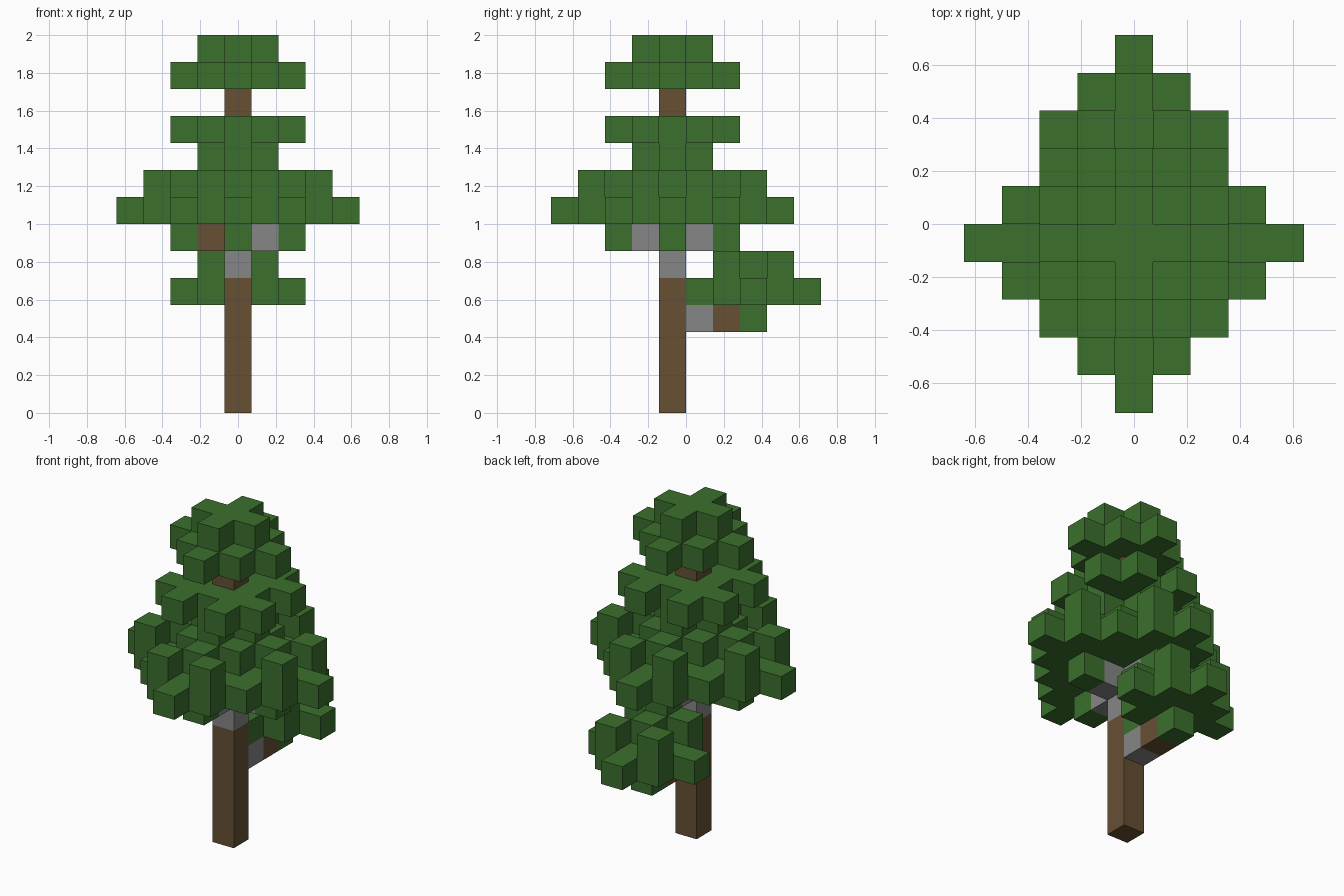
import bpy
import bmesh
from mathutils import Vector

cube = bpy.data.objects.get("Cube")
if cube:
    bpy.data.objects.remove(cube, do_unlink=True)

U = 2 / 14  # edge of one block


def material(name, rgb):
    m = bpy.data.materials.new(name)
    m.use_nodes = True
    m.diffuse_color = (*rgb, 1)
    bsdf = next(n for n in m.node_tree.nodes if n.type == "BSDF_PRINCIPLED")
    bsdf.inputs["Base Color"].default_value = (*rgb, 1)
    bsdf.inputs["Roughness"].default_value = 0.9
    return m


leaf = material("leaf green", (0.044, 0.162, 0.026))
bark = material("bark brown", (0.133, 0.080, 0.034))
stone = material("stone grey", (0.238, 0.238, 0.238))

AXES = [(1, 0), (-1, 0), (0, 1), (0, -1)]
CORNERS = [(1, 1), (1, -1), (-1, 1), (-1, -1)]


def diamond(layer, radius, cx=0, cy=0):
    span = range(-radius, radius + 1)
    return {(cx + x, cy + y, layer) for x in span for y in span
            if abs(x) + abs(y) <= radius}


def diagonal_cross(layer, cx=0, cy=0):
    return {(cx + x, cy + y, layer) for x, y in CORNERS + [(0, 0)]}


def column(start, stop):
    return {(0, 0, k) for k in range(start, stop)}


# Crown tiers, from the top down
top_tier = diamond(13, 1) | diamond(12, 2)
middle_tier = diamond(9, 1)
for x, y in CORNERS:
    middle_tier |= diamond(10, 1, x, y)

lower_tier = diamond(7, 4)
for x, y in AXES:
    lower_tier |= diagonal_cross(8, 2 * x, 2 * y) | {(2 * x, 2 * y, 6)}

# Leaf cluster on the low rear branch
rear_cluster = diamond(4, 2, 0, 3) | diagonal_cross(5, 0, 3) | {(0, 3, 3)}

# Later parts replace earlier ones where they share a block
parts = [
    ("top_foliage", leaf, top_tier),
    ("middle_foliage", leaf, middle_tier),
    ("lower_foliage", leaf, lower_tier),
    ("rear_branch_foliage", leaf, rear_cluster),
    ("trunk", bark, column(0, 5) | column(6, 12)),
    ("trunk_collar", stone, column(5, 6)),
    ("rear_branch_base", stone, {(0, 1, 3)}),
    ("rear_branch_end", bark, {(0, 2, 3)}),
    ("brown_side_branch", bark, {(-1, 0, 6)}),
    ("grey_branches", stone, {(1, 0, 6), (0, 1, 6), (0, -1, 6)}),
]
owner = {cell: name for name, _, cells in parts for cell in cells}

DIRECTIONS = [Vector(v) * s for s in (1, -1)
              for v in ((1, 0, 0), (0, 1, 0), (0, 0, 1))]


def build(name, mat):
    """Skin the blocks of one part, leaving out faces between blocks."""
    bm = bmesh.new()
    for cell in [c for c, part in owner.items() if part == name]:
        centre = Vector(cell) + Vector((0, -0.5, 0.5))
        for d in DIRECTIONS:
            if tuple(int(a) for a in Vector(cell) + d) in owner:
                continue
            u = Vector((d.y, d.z, d.x))
            v = d.cross(u)
            corners = [centre + (d + a * u + b * v) / 2
                       for a, b in ((-1, -1), (1, -1), (1, 1), (-1, 1))]
            bm.faces.new([bm.verts.new(p * U) for p in corners])
    bmesh.ops.remove_doubles(bm, verts=bm.verts[:], dist=U / 100)
    mesh = bpy.data.meshes.new(name)
    bm.to_mesh(mesh)
    bm.free()
    mesh.materials.append(mat)
    bpy.context.collection.objects.link(bpy.data.objects.new(name, mesh))


for part_name, part_material, _ in parts:
    build(part_name, part_material)
